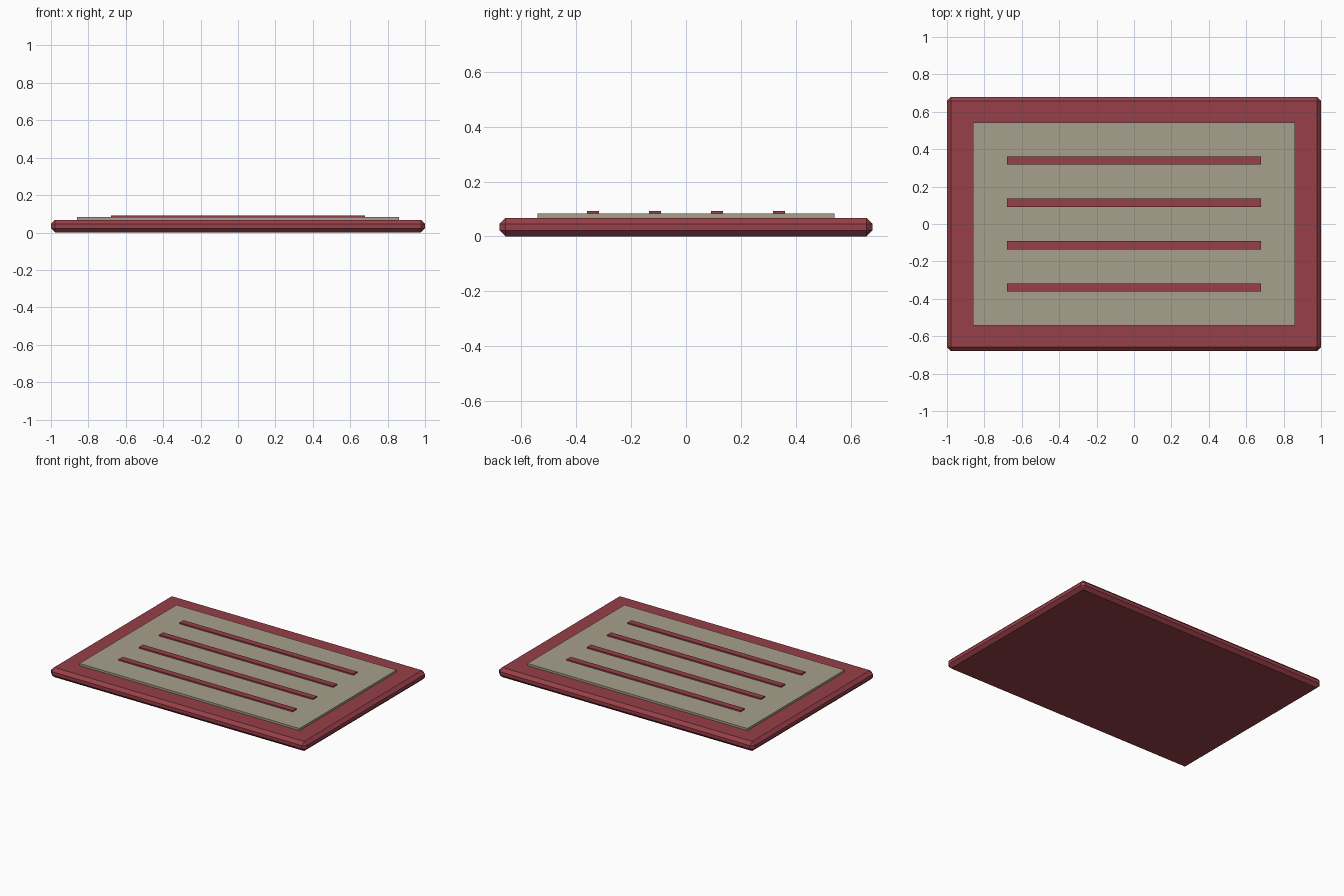
import bpy

if "Cube" in bpy.data.objects:
    bpy.data.objects.remove(bpy.data.objects["Cube"])


def material(name, color):
    m = bpy.data.materials.new(name)
    m.diffuse_color = (*color, 1)
    m.use_nodes = True
    m.node_tree.nodes["Principled BSDF"].inputs["Base Color"].default_value = m.diffuse_color
    return m


def slab(name, size, y, z0, z1, mat, bevel=0):
    bpy.ops.mesh.primitive_cube_add(size=1, location=(0, y, (z0 + z1) / 2))
    ob = bpy.context.object
    ob.name = name
    ob.scale = (size[0], size[1], z1 - z0)
    bpy.ops.object.transform_apply(location=False, rotation=False, scale=True)
    ob.data.materials.append(mat)
    if bevel:
        mod = ob.modifiers.new("chamfer", 'BEVEL')
        mod.width = bevel
        mod.segments = 1
    return ob


red = material("rug_red", (0.31, 0.05, 0.065))
beige = material("rug_beige", (0.38, 0.35, 0.26))

# Chamfered rug body
slab("rug_base", (2.0, 1.36), 0, 0, 0.068, red, 0.022)

# Raised inner field
slab("rug_field", (1.72, 1.084), 0, 0.064, 0.083, beige)

# Four evenly spaced stripes
for i in range(4):
    slab(f"stripe_{i + 1}", (1.36, 0.044), -0.339 + i * 0.226, 0.078, 0.092, red)
